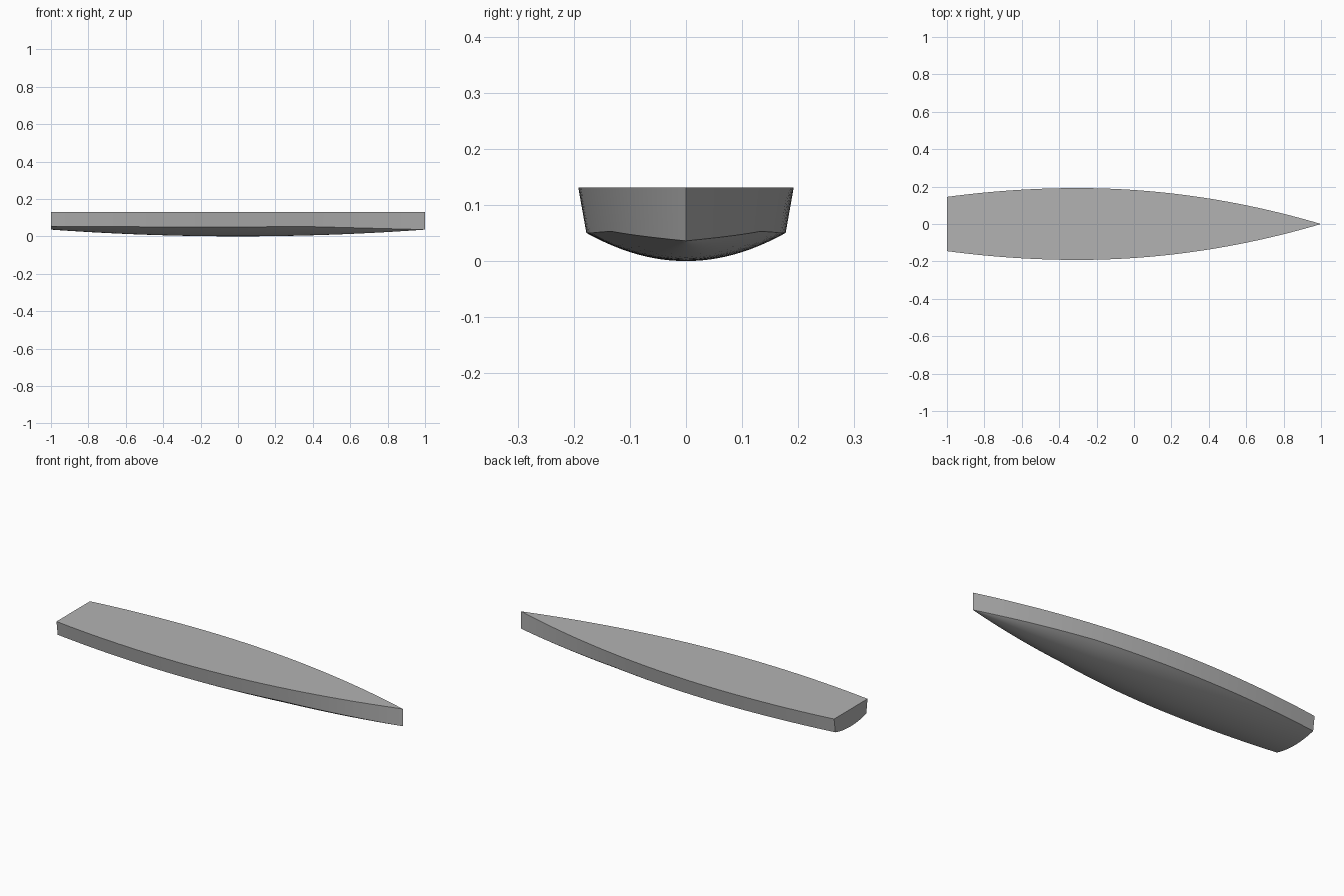
import bpy, bmesh, math

cube = bpy.data.objects.get("Cube")
if cube:
    bpy.data.objects.remove(cube, do_unlink=True)

STATIONS = 40        # cross-sections along the length
BOTTOM = 24          # spans across the rounded bottom
DECK_Z = 0.131
CHINE = [(-1, 0.054), (-0.3, 0.05), (0, 0.05), (0.35, 0.053), (1, 0.036)]


def deck_half_width(x):
    if x > -0.3:
        return 0.192 * (1 - ((x + 0.3) / 1.3) ** 2)
    return 0.192 - 0.047 * ((x + 0.3) / 0.7) ** 2


def chine_height(x):
    for (x0, z0), (x1, z1) in zip(CHINE, CHINE[1:]):
        if x <= x1:
            return z0 + (z1 - z0) * (x - x0) / (x1 - x0)
    return CHINE[-1][1]


def section(x):
    """Deck edge, rounded bottom from chine to chine, other deck edge."""
    half = deck_half_width(x)
    keel, chine = 0.036 * x * x, chine_height(x)
    points = [(x, -half, DECK_Z)]
    for i in range(BOTTOM + 1):
        t = 2 * i / BOTTOM - 1
        points.append((x, 0.925 * half * t, keel + (chine - keel) * abs(t) ** 2.1))
    return points + [(x, half, DECK_Z)]


grey = bpy.data.materials.new("hull grey")
grey.use_nodes = True
colour = (0.45, 0.45, 0.45, 1)
grey.diffuse_color = colour
grey.node_tree.nodes["Principled BSDF"].inputs["Base Color"].default_value = colour

# Loft the closed hull from transom to stem
bm = bmesh.new()
rings = [[bm.verts.new(p) for p in section(-1 + 2 * s / STATIONS)]
         for s in range(STATIONS + 1)]
for a, b in zip(rings, rings[1:]):
    for i in range(len(a)):
        j = (i + 1) % len(a)      # the wrap-around strip is the deck
        bm.faces.new((a[i], a[j], b[j], b[i]))
bm.faces.new(rings[0])            # transom
bmesh.ops.remove_doubles(bm, verts=bm.verts, dist=0.0001)
bmesh.ops.recalc_face_normals(bm, faces=bm.faces)

mesh = bpy.data.meshes.new("hull")
bm.to_mesh(mesh)
bm.free()
mesh.materials.append(grey)
hull = bpy.data.objects.new("hull", mesh)
bpy.context.collection.objects.link(hull)
bpy.ops.object.select_all(action="DESELECT")
hull.select_set(True)
bpy.context.view_layer.objects.active = hull
bpy.ops.object.shade_smooth_by_angle(angle=math.radians(25))
